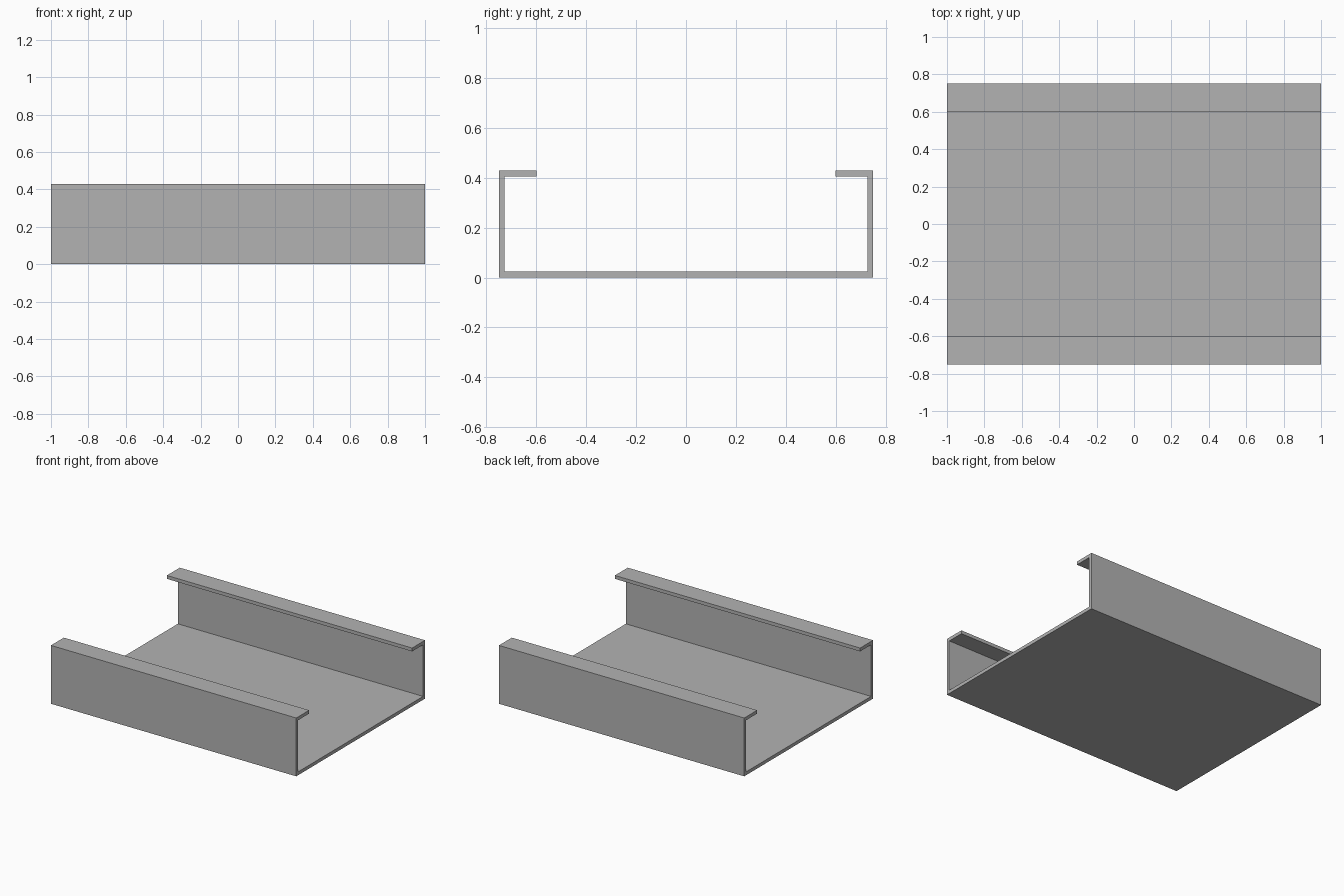
import bpy
import bmesh

if "Cube" in bpy.data.objects:
    bpy.data.objects.remove(bpy.data.objects["Cube"], do_unlink=True)

HALF_LENGTH = 1.0
HALF_WIDTH = 0.75
HEIGHT = 0.43
WALL = 0.023     # side wall thickness
SHEET = 0.025    # floor and lip thickness
LIP_EDGE = 0.6   # where the lips stop

# Plain grey metal
grey = bpy.data.materials.new("grey_metal")
colour = (0.45, 0.45, 0.45, 1.0)
grey.diffuse_color = colour
grey.use_nodes = True
grey.node_tree.nodes["Principled BSDF"].inputs["Base Color"].default_value = colour

# Half of the channel section (y, z): floor, wall, inward lip
inner = HALF_WIDTH - WALL
half = [
    (HALF_WIDTH, 0),
    (HALF_WIDTH, HEIGHT),
    (LIP_EDGE, HEIGHT),
    (LIP_EDGE, HEIGHT - SHEET),
    (inner, HEIGHT - SHEET),
    (inner, SHEET),
]
section = half + [(-y, z) for y, z in reversed(half)]

# Extrude the full section along x
bm = bmesh.new()
end = bm.faces.new([bm.verts.new((-HALF_LENGTH, y, z)) for y, z in section])
result = bmesh.ops.extrude_face_region(bm, geom=[end], use_keep_orig=True)
moved = [v for v in result["geom"] if isinstance(v, bmesh.types.BMVert)]
bmesh.ops.translate(bm, verts=moved, vec=(2 * HALF_LENGTH, 0, 0))
bmesh.ops.recalc_face_normals(bm, faces=bm.faces)

mesh = bpy.data.meshes.new("lipped_channel")
bm.to_mesh(mesh)
bm.free()
mesh.materials.append(grey)
channel = bpy.data.objects.new("lipped_channel", mesh)
bpy.context.collection.objects.link(channel)
